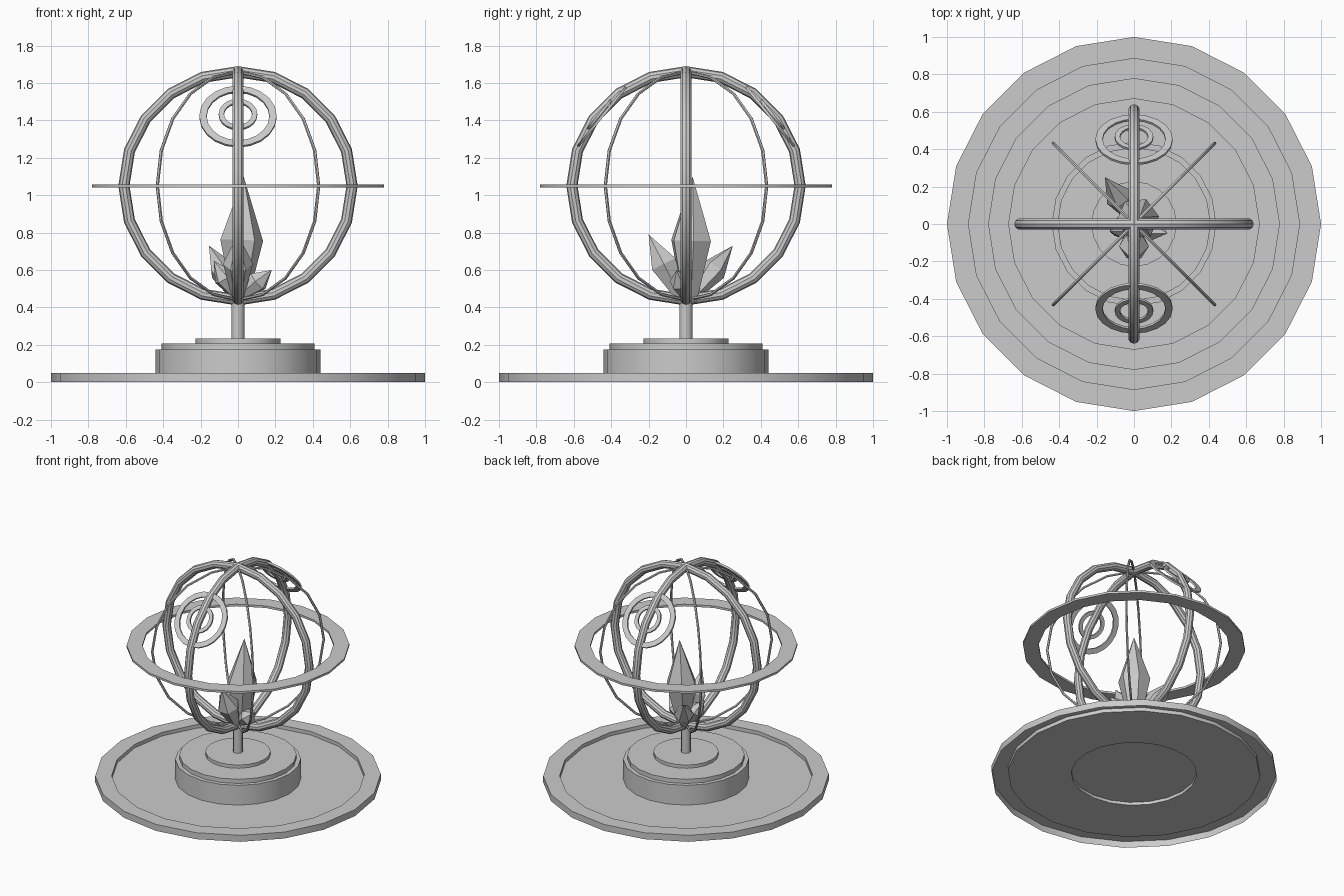
import bpy, bmesh, math
from mathutils import Vector, Matrix

if "Cube" in bpy.data.objects:
    bpy.data.objects.remove(bpy.data.objects["Cube"])

SIDES = 20
CENTRE_Z = 1.05


def lathe(name, profile, sides=SIDES, closed=False, smooth=True, matrix=None):
    """Spin a (radius, height) profile around the local z axis."""
    bm = bmesh.new()
    rings = []
    for i in range(sides):
        a = 2 * math.pi * i / sides
        rings.append([bm.verts.new((r * math.cos(a), r * math.sin(a), z)) for r, z in profile])
    n = len(profile)
    for i in range(sides):
        p, q = rings[i], rings[(i + 1) % sides]
        for j in range(n if closed else n - 1):
            k = (j + 1) % n
            bm.faces.new((p[j], q[j], q[k], p[k]))
    bmesh.ops.remove_doubles(bm, verts=bm.verts, dist=1e-5)
    bmesh.ops.recalc_face_normals(bm, faces=bm.faces)
    mesh = bpy.data.meshes.new(name)
    bm.to_mesh(mesh)
    bm.free()
    ob = bpy.data.objects.new(name, mesh)
    bpy.context.collection.objects.link(ob)
    if matrix:
        ob.matrix_world = matrix
    if smooth:
        shade(ob)
    return ob


def shade(ob):
    bpy.ops.object.select_all(action='DESELECT')
    bpy.context.view_layer.objects.active = ob
    ob.select_set(True)
    bpy.ops.object.shade_smooth_by_angle(angle=math.radians(30))


def washer(name, outer, inner, thick, matrix):
    h = thick / 2
    return lathe(name, [(outer, -h), (outer, h), (inner, h), (inner, -h)], closed=True, matrix=matrix)


def hoop(name, minor, sides, turn):
    """Upright round-section ring, turned about z."""
    bpy.ops.mesh.primitive_torus_add(
        major_radius=0.61, minor_radius=minor, major_segments=SIDES, minor_segments=sides,
        location=(0, 0, CENTRE_Z), rotation=(math.pi / 2, 0, turn))
    ob = bpy.context.object
    ob.name = name
    shade(ob)


def crystal(name, base, tip, radius, waist=0.55, sides=6):
    """Faceted spike from base to tip, widest at the waist."""
    base, tip = Vector(base), Vector(tip)
    axis = tip - base
    length = axis.length
    m = Matrix.Translation(base) @ axis.to_track_quat('Z', 'Y').to_matrix().to_4x4()
    lathe(name, [(0, 0), (radius * 0.35, 0), (radius, length * waist), (0, length)],
          sides=sides, smooth=False, matrix=m)


# Tray: open underneath, raised rim, hole under the pedestal
lathe("tray", [(1, 0), (1, 0.05), (0.885, 0.05), (0.885, 0.022), (0.44, 0.022)])

# Stepped pedestal
lathe("pedestal", [(0, 0.045), (0.44, 0.045)])
lathe("pedestal_steps", [(0.44, 0.022), (0.44, 0.175), (0.41, 0.175), (0.41, 0.208),
                         (0.228, 0.208), (0.228, 0.233), (0, 0.233)])

# Post
lathe("post", [(0, 0.22), (0.034, 0.22), (0.034, 0.43), (0, 0.43)], sides=12)

# Cage hoops: two thick, two thin on the diagonals
for i in range(2):
    hoop("thick_hoop", 0.03, 10, i * math.pi / 2)
    hoop("thin_hoop", 0.009, 6, math.pi / 4 + i * math.pi / 2)

# Flat horizontal ring
washer("equator_ring", 0.78, 0.67, 0.016, Matrix.Translation((0, 0, CENTRE_Z)))

# Double rings resting on the front and back of the cage
for side in (1, -1):
    tilt = math.radians(51) * side
    m = Matrix.Translation((0, -0.45 * side, 1.42)) @ Matrix.Rotation(tilt, 4, 'X')
    washer("outer_dial", 0.207, 0.168, 0.014, m)
    washer("inner_dial", 0.103, 0.075, 0.014, m @ Matrix.Translation((0, 0, 0.017)))

# Crystal cluster
crystal("main_crystal", (0.01, 0.02, 0.43), (0.03, 0.035, 1.1), 0.115, waist=0.49)
crystal("front_crystal", (0, -0.02, 0.44), (0.0, -0.2, 0.79), 0.08)
crystal("back_crystal", (0, 0.02, 0.44), (-0.155, 0.25, 0.73), 0.07)
crystal("right_crystal", (0, 0, 0.45), (0.18, -0.05, 0.6), 0.06, waist=0.6)
crystal("left_crystal", (0, 0, 0.45), (-0.13, -0.04, 0.65), 0.06, waist=0.55)
